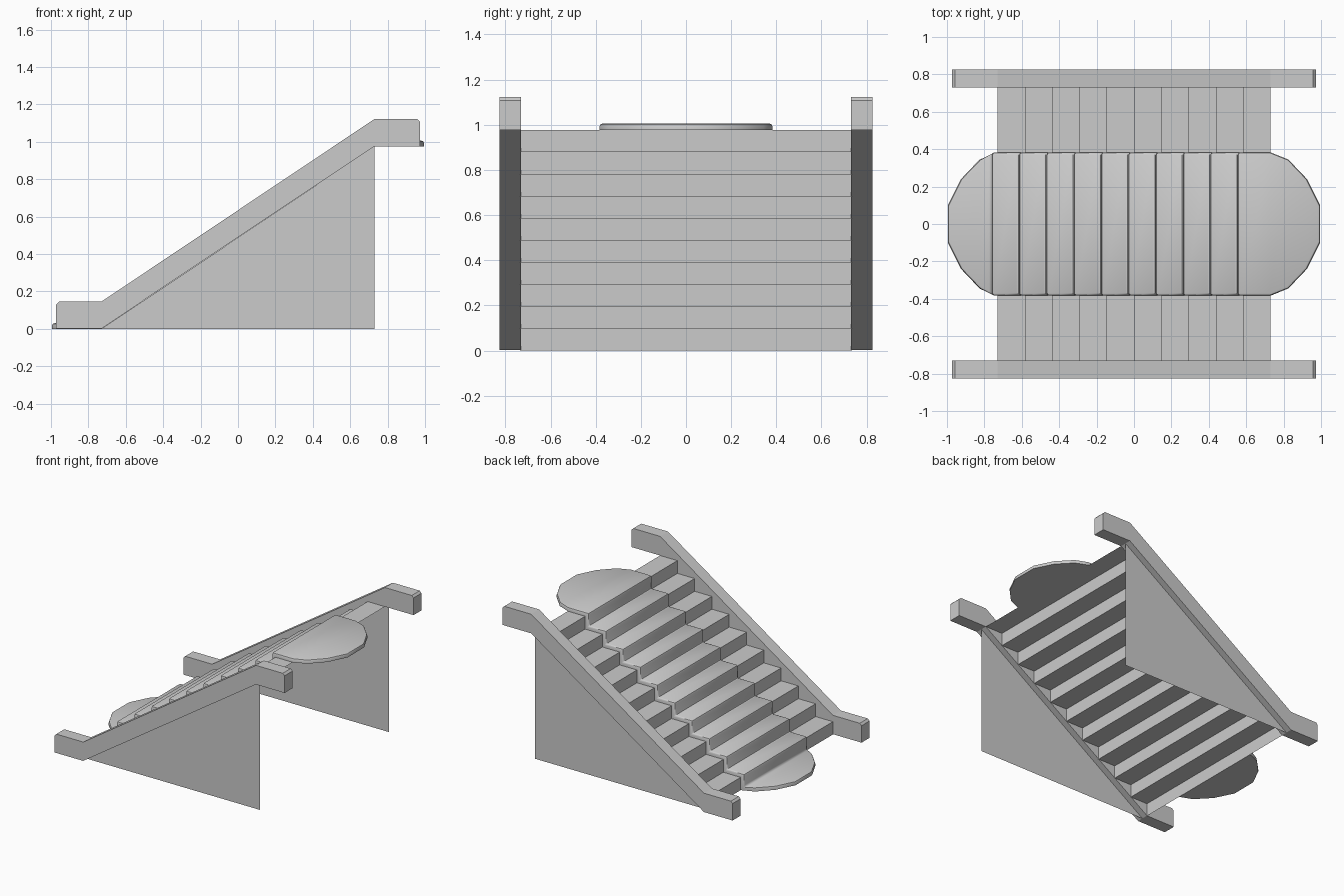
import bpy, bmesh

if "Cube" in bpy.data.objects:
    bpy.data.objects.remove(bpy.data.objects["Cube"])

N, X0, H = 10, 0.73, 0.976
RUN, RISE = 2 * X0 / N, H / N
RAIL_IN, RAIL_OUT, RAIL_H = 0.73, 0.826, 0.146


def finish(bm, name, smooth=False, recalc=True):
    if recalc:
        bmesh.ops.recalc_face_normals(bm, faces=bm.faces)
    me = bpy.data.meshes.new(name)
    bm.to_mesh(me)
    bm.free()
    ob = bpy.data.objects.new(name, me)
    bpy.context.collection.objects.link(ob)
    if smooth:
        bpy.context.view_layer.objects.active = ob
        ob.select_set(True)
        bpy.ops.object.shade_smooth_by_angle(angle=0.7)
        ob.select_set(False)
    return ob


def prism(name, outline, y0, y1):
    """Side profile (x, z) extruded from y0 to y1; a flat sheet if equal."""
    bm = bmesh.new()
    face = bm.faces.new([bm.verts.new((x, y0, z)) for x, z in outline])
    if y1 != y0:
        ext = bmesh.ops.extrude_face_region(bm, geom=[face])
        moved = [g for g in ext["geom"] if isinstance(g, bmesh.types.BMVert)]
        bmesh.ops.translate(bm, verts=moved, vec=(0, y1 - y0, 0))
    return finish(bm, name)


# Sawtooth path shared by the steps and the carpet
path = [(-X0, 0.0)]
for i in range(N):
    x, z = -X0 + i * RUN, (i + 1) * RISE
    path += [(x, z), (x + RUN, z)]

# Steps: open folded sheet
bm = bmesh.new()
rows = [[bm.verts.new((x, y, z)) for y in (-0.735, 0.735)] for x, z in path]
for a, b in zip(rows, rows[1:]):
    bm.faces.new((a[0], b[0], b[1], a[1]))
finish(bm, "steps", recalc=False)

# Side rails with level ends, and thin triangular panels under their middle
c, E = 0.015, 0.972
rail = [(-E, 0.002), (-X0, 0.002), (X0, H), (E, H), (E, H + RAIL_H - c),
        (E - c, H + RAIL_H), (X0, H + RAIL_H), (-X0, RAIL_H),
        (-E + c, RAIL_H), (-E, RAIL_H - c)]
mid = (RAIL_IN + RAIL_OUT) / 2
for side, label in ((-1, "front"), (1, "back")):
    prism(label + "_rail", rail, side * RAIL_IN, side * RAIL_OUT)
    prism(label + "_side_panel", [(-X0, 0), (X0, 0), (X0, H)],
          side * mid, side * mid)

# Carpet runner: rows of (inner x, inner z, outer x, outer z, half width)
T, W = 0.03, 0.383
tip = [(0.995, 0.1), (0.925, 0.24), (0.825, 0.345)]
spec = [(-x, 0, -x, T, w) for x, w in tip]
spec += [(x, z, x - T, z + T, W) for x, z in path[:-1]]
spec += [(X0, H, X0, H + T, W)]
spec += [(x, H, x, H + T, w) for x, w in reversed(tip)]

bm = bmesh.new()
rows = []
for xi, zi, xo, zo, w in spec:
    rows.append([bm.verts.new(p) for p in
                 ((xi, -w, zi), (xo, -w, zo), (xo, w, zo), (xi, w, zi))])
last = len(rows) - 2
for k, (a, b) in enumerate(zip(rows, rows[1:])):
    for j in range(3):
        bm.faces.new((a[j], b[j], b[j + 1], a[j + 1]))
    if k < 3 or k > last - 3:  # underside of the rounded ends
        bm.faces.new((a[3], b[3], b[0], a[0]))
bm.faces.new(rows[0])
bm.faces.new(rows[-1][::-1])
bmesh.ops.recalc_face_normals(bm, faces=bm.faces)

# Soften the upper rim and the folds of the carpet
outer = {v for r in rows for v in r[1:3]}
edges = [e for e in bm.edges if e.verts[0] in outer and e.verts[1] in outer
         and e.calc_face_angle(0) > 0.3]
bmesh.ops.bevel(bm, geom=edges, offset=0.014, offset_type='OFFSET',
                segments=2, profile=0.5, affect='EDGES', clamp_overlap=True)
finish(bm, "carpet_runner", smooth=True)
